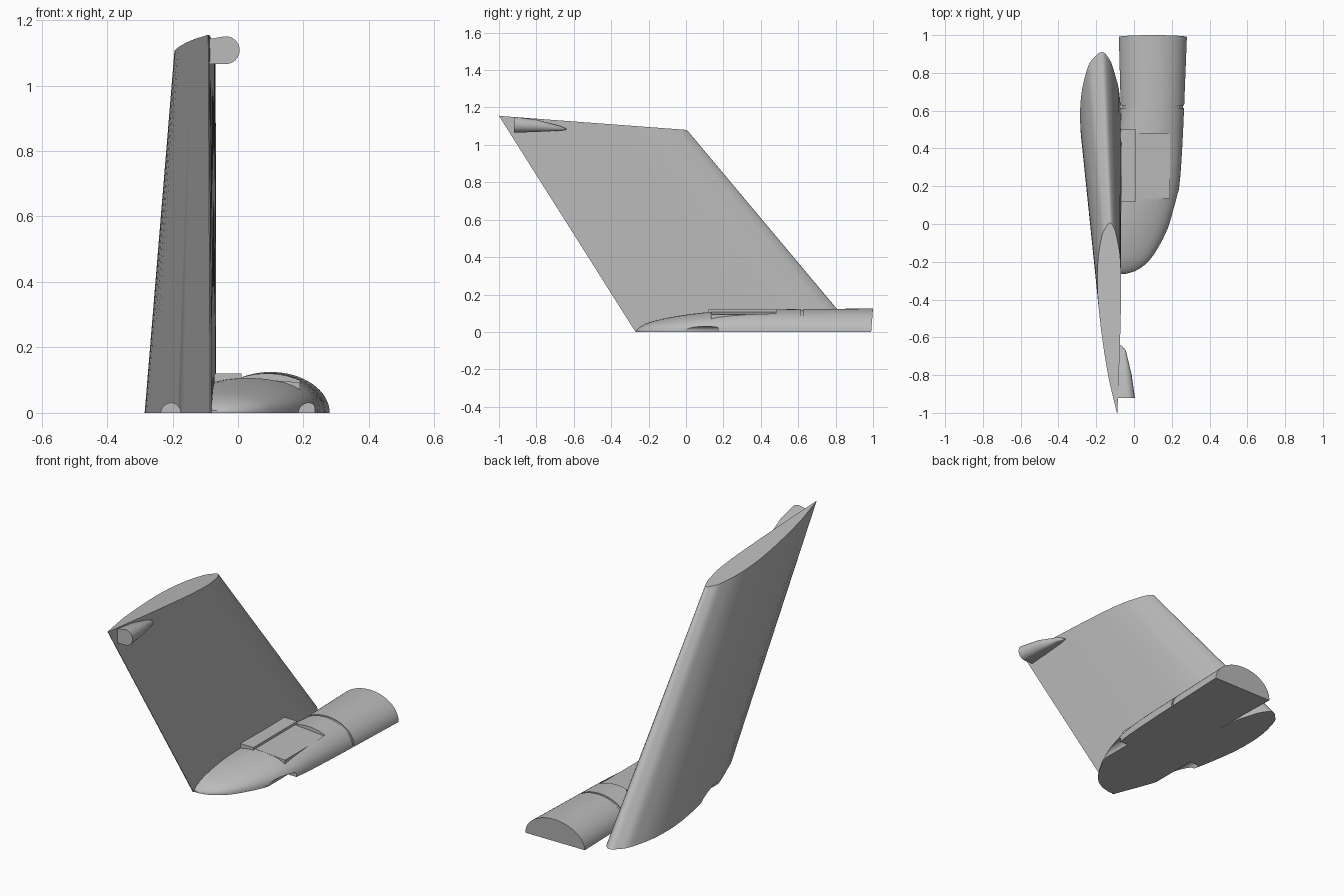
import bpy, bmesh, math
from mathutils import Vector

old = bpy.data.objects.get("Cube")
if old:
    bpy.data.objects.remove(old, do_unlink=True)

grey = bpy.data.materials.new("plain_grey")
grey.use_nodes = True
COLOUR = (0.5, 0.5, 0.5, 1)
grey.diffuse_color = COLOUR
grey.node_tree.nodes["Principled BSDF"].inputs["Base Color"].default_value = COLOUR


def loft(name, rings):
    """Skin a list of equal-length closed rings and cap both ends."""
    bm = bmesh.new()
    rows = [[bm.verts.new(p) for p in ring] for ring in rings]
    n = len(rows[0])
    for a, b in zip(rows, rows[1:]):
        for i in range(n):
            j = (i + 1) % n
            bm.faces.new((a[i], a[j], b[j], b[i]))
    bm.faces.new(rows[0])
    bm.faces.new(rows[-1])
    bmesh.ops.remove_doubles(bm, verts=bm.verts, dist=1e-5)
    bmesh.ops.recalc_face_normals(bm, faces=bm.faces)
    mesh = bpy.data.meshes.new(name)
    bm.to_mesh(mesh)
    bm.free()
    ob = bpy.data.objects.new(name, mesh)
    mesh.materials.append(grey)
    bpy.context.collection.objects.link(ob)
    return ob


def smooth(ob, angle=30):
    bpy.ops.object.select_all(action='DESELECT')
    ob.select_set(True)
    bpy.context.view_layer.objects.active = ob
    bpy.ops.object.shade_smooth_by_angle(angle=math.radians(angle))


def cut(ob, cutter):
    """Subtract the cutter for good, then remove it."""
    mod = ob.modifiers.new("cut", 'BOOLEAN')
    mod.operation, mod.solver, mod.object = 'DIFFERENCE', 'EXACT', cutter
    cutter.hide_render = True
    bpy.ops.object.select_all(action='DESELECT')
    ob.select_set(True)
    bpy.context.view_layer.objects.active = ob
    bpy.ops.object.modifier_apply(modifier=mod.name)
    bpy.data.objects.remove(cutter, do_unlink=True)


def peg_cutter(x, y0, y1, r=0.03):
    """Round bar along y at ground level."""
    ring = [(r * math.cos(k * math.tau / 24), r * math.sin(k * math.tau / 24)) for k in range(24)]
    return loft("peg_cutter", [[(x + a, y, b) for a, b in ring] for y in (y0, y1)])


def slab(name, x0, x1, y0, y1, low, high):
    """Box whose (z at x0, z at x1) are given for its floor and roof."""
    sec = [(x0, low[0]), (x1, low[1]), (x1, high[1]), (x0, high[0])]
    return loft(name, [[(x, y, z) for x, z in sec] for y in (y0, y1)])


def sample(keys, s):
    """Smooth interpolation through (position, value...) keys."""
    for i in range(len(keys) - 1):
        if s <= keys[i + 1][0] or i == len(keys) - 2:
            break
    p0, p1, p2, p3 = (Vector(keys[max(0, min(len(keys) - 1, i + d))]) for d in (-1, 0, 1, 2))
    t = (s - p1[0]) / (p2[0] - p1[0])
    out = []
    for k in range(1, len(p1)):
        m1 = (p2[k] - p0[k]) / (p2[0] - p0[0]) * (p2[0] - p1[0])
        m2 = (p3[k] - p1[k]) / (p3[0] - p1[0]) * (p2[0] - p1[0])
        out.append((2*t**3 - 3*t**2 + 1) * p1[k] + (t**3 - 2*t**2 + t) * m1
                   + (3*t**2 - 2*t**3) * p2[k] + (t**3 - t**2) * m2)
    return out


# Swept fin: root outline as (sqrt of chord fraction, x) on each side
outer = [(0, -.17), (.14, -.205), (.22, -.235), (.32, -.257), (.41, -.275), (.51, -.285),
         (.63, -.278), (.77, -.237), (.9, -.17), (1, -.085)]
inner = [(0, -.17), (.14, -.14), (.22, -.12), (.32, -.1), (.41, -.08), (.55, -.068),
         (.71, -.068), (.9, -.075), (1, -.08)]
N = 32
outline = [(k / N, sample(outer, k / N)[0]) for k in range(N + 1)]
outline += [(k / N, sample(inner, k / N)[0]) for k in range(N, 0, -1)]
PLANE = -.066
root = [(x, .91 - 1.18 * u * u, 0) for u, x in outline]
tip = [(PLANE + (x - PLANE) * .58 - .014 * u**4, .005 - 1.005 * u * u, 1.08 + .075 * u * u)
       for u, x in outline]
fin = loft("fin", [root, tip])
cut(fin, peg_cutter(-.205, -.35, .24))
smooth(fin)

# Half fuselage: stations of (y, right edge, centre, height)
stations = [(-.265, -.05, -.07, .008), (-.25, .005, -.07, .024), (-.2, .075, -.06, .05),
            (-.1, .142, -.04, .075), (0, .188, -.01, .092), (.1, .22, .02, .104),
            (.2, .24, .05, .112), (.4, .255, .08, .119), (.61, .265, .097, .122),
            (1, .28, .1, .125)]


def section(y, shrink=1.0, lean=0.0):
    right, c, h = sample(stations, y)
    w = (right - c) * shrink
    full = .8 if y < .3 else .8 + .2 * min(1, (y - .3) / .3)
    ring = []
    for k in range(33):
        a = math.pi * k / 32
        z = h * shrink * max(0, math.sin(a)) ** full
        ring.append((max(-.08, c + w * math.cos(a)), y + lean * (z / h - 1), z))
    return ring


front_ys = [-.265, -.258, -.25, -.235, -.215, -.19, -.16, -.12, -.08, -.03, .03, .1, .17,
            .24, .32, .4, .5, .615]
rings = [section(y) for y in front_ys]
rings += [section(.615, .965), section(.628, .965), section(.628), section(1, lean=.01)]
fuselage = loft("fuselage", rings)
cut(fuselage, peg_cutter(.215, -.3, .17))
cut(fuselage, slab("recess_cutter", .01, .19, .13, .48, (.106, .092), (.2, .2)))
smooth(fuselage)

# Flat floor of the recess and the low spine along the fin
slab("recess_floor", .01, .19, .135, .48, (.07, .06), (.107, .093))
slab("root_spine", -.07, .01, .12, .5, (.06, .06), (.12, .12))

# Tapered pod near the fin tip: (y, right edge, centre height, radius)
pod_rings = []
for y, right, cz, r in [(-.92, .005, 1.108, .0425), (-.8, -.012, 1.102, .033),
                        (-.67, -.043, 1.088, .012), (-.64, -.07, 1.084, .003)]:
    arc = [(right - r + r * math.cos(a), y, cz + r * math.sin(a))
           for a in (math.pi * (k / 16 - .5) for k in range(17))]
    pod_rings.append([(-.09, y, cz - r)] + arc + [(-.09, y, cz + r * .8)])
smooth(loft("tip_pod", pod_rings))
